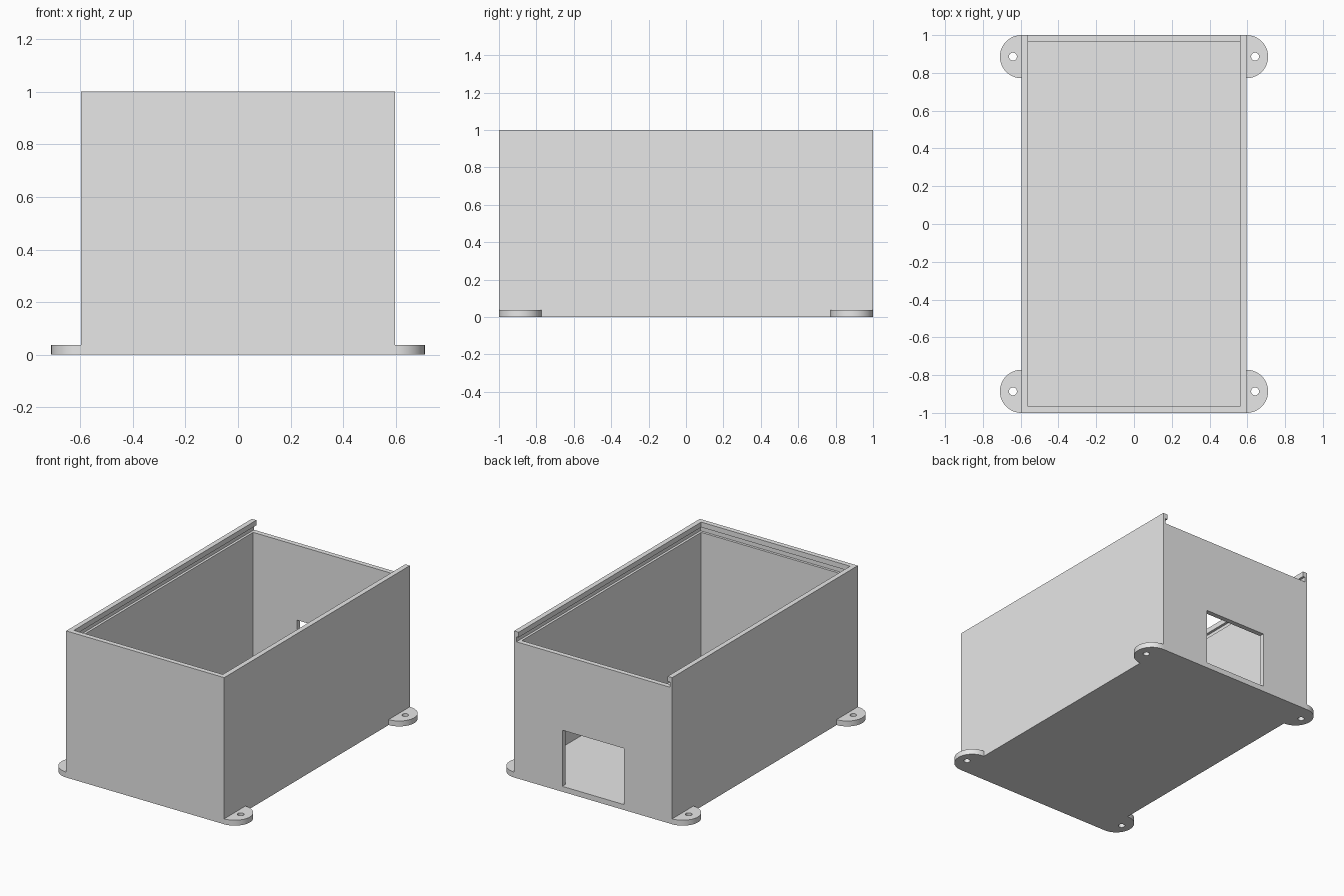
import bpy
import bmesh
from math import cos, sin, pi, radians
from mathutils import Vector

if "Cube" in bpy.data.objects:
    bpy.data.objects.remove(bpy.data.objects["Cube"], do_unlink=True)

# Main sizes
HALF_X, HALF_Y, HEIGHT = 0.596, 1.0, 1.0
WALL, FLOOR = 0.034, 0.037
SLOT = 0.017                      # depth of the lid slot in the walls
LEDGE, LIP = 0.93, 0.965          # bottom and top of the lid slot
TAB_R, HOLE_R = 0.114, 0.021

grey = bpy.data.materials.new("plain_grey")
grey.use_nodes = True
grey.diffuse_color = (0.8, 0.8, 0.8, 1)
grey.node_tree.nodes["Principled BSDF"].inputs["Base Color"].default_value = (0.8, 0.8, 0.8, 1)


def add_object(name, bm):
    bmesh.ops.recalc_face_normals(bm, faces=bm.faces)
    mesh = bpy.data.meshes.new(name)
    bm.to_mesh(mesh)
    bm.free()
    mesh.materials.append(grey)
    obj = bpy.data.objects.new(name, mesh)
    bpy.context.collection.objects.link(obj)
    return obj


def prism(name, outline, z0, z1):
    """Extrude a flat outline from z0 up to z1."""
    bm = bmesh.new()
    face = bm.faces.new([bm.verts.new((x, y, z0)) for x, y in outline])
    top = bmesh.ops.extrude_face_region(bm, geom=[face])["geom"]
    moved = [v for v in top if isinstance(v, bmesh.types.BMVert)]
    bmesh.ops.translate(bm, verts=moved, vec=Vector((0, 0, z1 - z0)))
    return add_object(name, bm)


def box(name, half_x, y0, y1, z0, z1):
    outline = [(-half_x, y0), (half_x, y0), (half_x, y1), (-half_x, y1)]
    return prism(name, outline, z0, z1)


def arc(cx, cy, radius, start, sweep, steps):
    angles = [start + sweep * i / steps for i in range(steps + 1)]
    return [(cx + radius * cos(a), cy + radius * sin(a)) for a in angles]


def cut(obj, cutter):
    """Subtract the cutter from the object and delete it."""
    cutter.hide_render = True
    mod = obj.modifiers.new("cut", "BOOLEAN")
    mod.operation, mod.solver, mod.object = "DIFFERENCE", "EXACT", cutter
    bpy.context.view_layer.objects.active = obj
    bpy.ops.object.modifier_apply(modifier=mod.name)
    bpy.data.objects.remove(cutter, do_unlink=True)


# Open box with a slot for a sliding lid, open at the back
body = box("box_body", HALF_X, -HALF_Y, HALF_Y, 0, HEIGHT)
inner_x, inner_y = HALF_X - WALL, HALF_Y - WALL
cut(body, box("cavity_cutter", inner_x, -inner_y, inner_y, FLOOR, HEIGHT + 0.1))
cut(body, box("back_rim_cutter", inner_x, 0, HALF_Y + 0.1, LEDGE, HEIGHT + 0.1))
cut(body, box("lid_slot_cutter", HALF_X - SLOT, SLOT - HALF_Y, HALF_Y + 0.1, LEDGE, LIP))

# Cable window in the back wall
cut(body, box("window_cutter", 0.233, 0.9, HALF_Y + 0.1, FLOOR, 0.42))

# Half-round mounting tabs with screw holes
for side, sx in (("left", 1), ("right", -1)):
    for end, sy in (("front", -1), ("back", 1)):
        cx, cy = sx * HALF_X, sy * (HALF_Y - TAB_R)
        tab = prism(f"{end}_{side}_mounting_tab",
                    arc(cx, cy, TAB_R, -pi / 2, sx * pi, 32), 0, FLOOR)
        hole = arc(cx + sx * 0.045, cy, HOLE_R, 0, 2 * pi, 32)[:-1]
        cut(tab, prism("hole_cutter", hole, -0.1, 0.1))
        bpy.ops.object.select_all(action="DESELECT")
        tab.select_set(True)
        bpy.context.view_layer.objects.active = tab
        bpy.ops.object.shade_smooth_by_angle(angle=radians(30))
